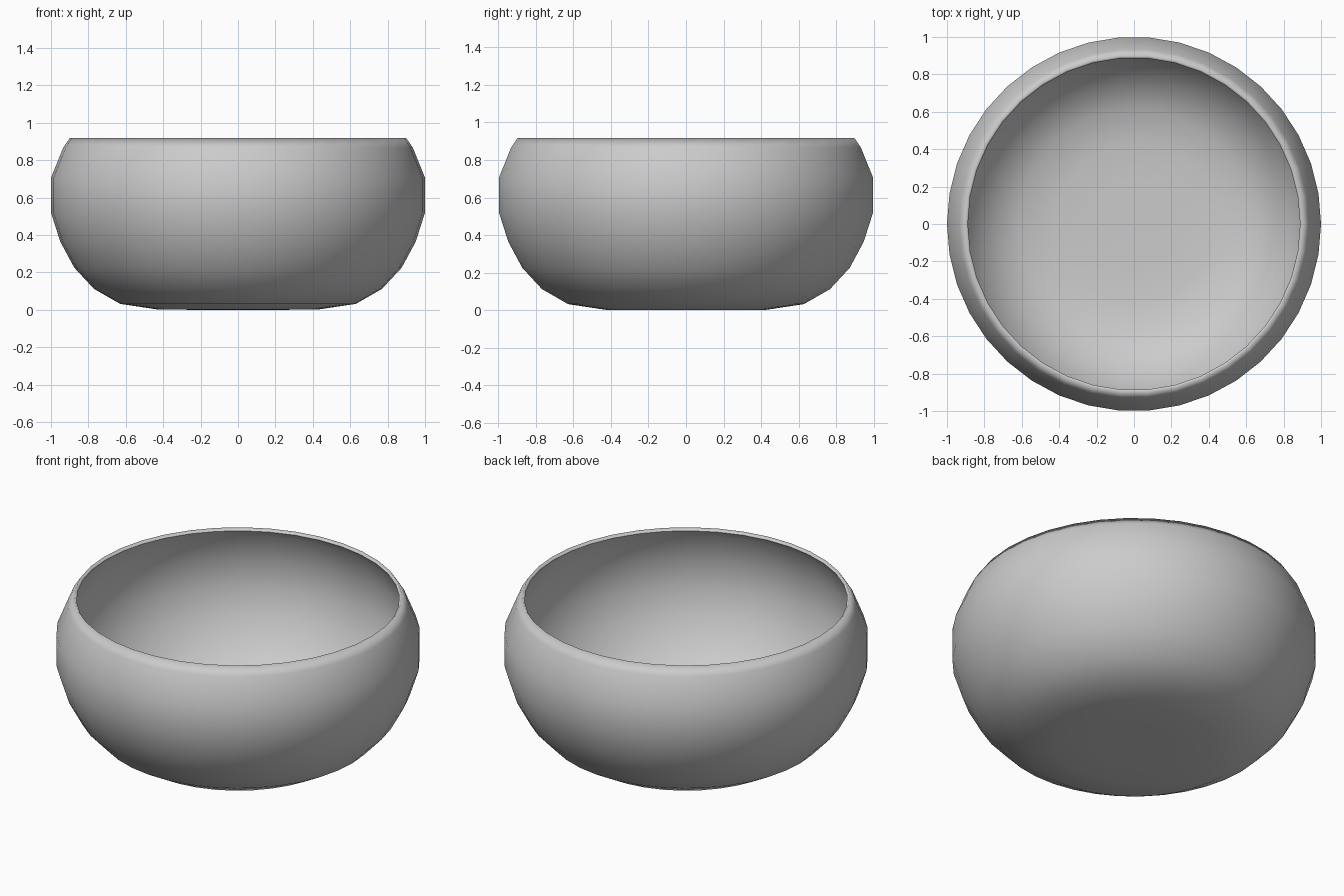
import bpy, bmesh, math

if "Cube" in bpy.data.objects:
    bpy.data.objects.remove(bpy.data.objects["Cube"])

# bowl: thin-walled shell, lathed from outer and inner radius/height profiles
SIDES = 38
OUTER = [(0.22, 0.0), (0.43, 0.002), (0.63, 0.032), (0.77, 0.112),
         (0.875, 0.225), (0.95, 0.364), (1.0, 0.52), (1.0, 0.706),
         (0.935, 0.866), (0.90, 0.918)]
INNER = [(0.888, 0.902), (0.915, 0.86), (0.97, 0.70), (0.97, 0.525),
         (0.922, 0.375), (0.85, 0.245), (0.75, 0.135), (0.615, 0.06),
         (0.425, 0.032), (0.22, 0.03)]

bm = bmesh.new()
rings = []
for r, z in OUTER + INNER:
    rings.append([bm.verts.new((r * math.cos(2 * math.pi * i / SIDES),
                                r * math.sin(2 * math.pi * i / SIDES), z))
                  for i in range(SIDES)])
for lower, upper in zip(rings, rings[1:]):
    for i in range(SIDES):
        j = (i + 1) % SIDES
        bm.faces.new((lower[i], lower[j], upper[j], upper[i]))

# closed base and inside floor
bm.faces.new(list(reversed(rings[0])))
bm.faces.new(rings[-1])

# smooth all over, sharp only along the inner lip
for f in bm.faces:
    f.smooth = True
lip = set(rings[len(OUTER)])
for e in bm.edges:
    if e.verts[0] in lip and e.verts[1] in lip:
        e.smooth = False

mesh = bpy.data.meshes.new("bowl")
bm.to_mesh(mesh)
bm.free()
bowl = bpy.data.objects.new("bowl", mesh)
bpy.context.collection.objects.link(bowl)
